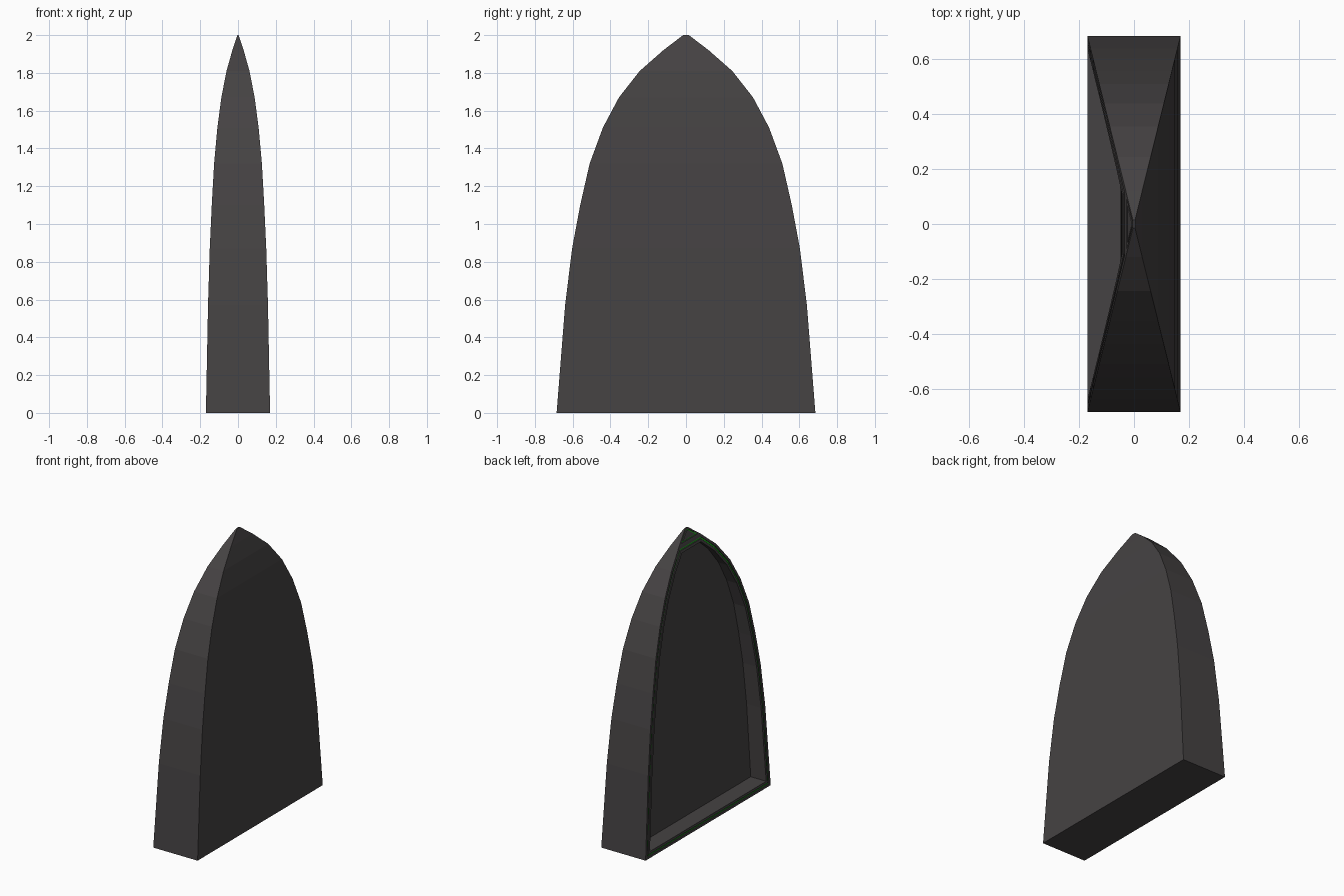
import bpy, bmesh
from mathutils import Vector

if "Cube" in bpy.data.objects:
    bpy.data.objects.remove(bpy.data.objects["Cube"])

# Half profile of the shell: (half width along y, height)
PROFILE = [(0.685, 0), (0.64, 0.57), (0.603, 0.87), (0.56, 1.1), (0.51, 1.32),
           (0.44, 1.51), (0.355, 1.67), (0.245, 1.81), (0.12, 1.92), (0.015, 2.0)]
RATIO = 0.248  # thickness relative to width


def material(name, color):
    m = bpy.data.materials.new(name)
    m.diffuse_color = (*color, 1)
    m.use_nodes = True
    m.node_tree.nodes["Principled BSDF"].inputs["Base Color"].default_value = m.diffuse_color
    return m


def half_x(z):
    for (y0, z0), (y1, z1) in zip(PROFILE, PROFILE[1:]):
        if z <= z1 + 1e-6:
            return RATIO * (y0 + (y1 - y0) * (z - z0) / (z1 - z0))
    return RATIO * PROFILE[-1][0]


def inset(poly, d):
    """Offset a counter-clockwise convex outline inwards."""
    out = []
    for i, p in enumerate(poly):
        a = (p - poly[i - 1]).normalized()
        b = (poly[(i + 1) % len(poly)] - p).normalized()
        na, nb = Vector((-a.y, a.x)), Vector((-b.y, b.x))
        out.append(p + (na + nb) * (d / (1 + na.dot(nb))))
    return out


bm = bmesh.new()


def face(verts, mat=0):
    bm.faces.new(verts).material_index = mat


def strip(lower, upper):
    for i in range(len(lower) - 1):
        face((lower[i], lower[i + 1], upper[i + 1], upper[i]))


def corner_line(sx, sy):
    return [bm.verts.new((sx * RATIO * y, sy * y, z)) for y, z in PROFILE]


# Outer shell: front, back, right side, base and tip cap
lf, rf, rb, lb = [corner_line(*s) for s in ((-1, -1), (1, -1), (1, 1), (-1, 1))]
strip(lf, rf)
strip(rf, rb)
strip(rb, lb)
face((lf[0], rf[0], rb[0], lb[0]))
face((lf[-1], rf[-1], rb[-1], lb[-1]))


def framed_panel(first, last, steps):
    """Left side frame built from inset loops: (inset, depth fn, material)."""
    pts = PROFILE[first:last + 1]
    outline = [Vector(p) for p in pts] + [Vector((-y, z)) for y, z in reversed(pts)]
    prev = lb[first:last + 1] + lf[first:last + 1][::-1]
    n = len(prev)
    for d, depth, mat in steps:
        loop = [bm.verts.new((-half_x(p.y) + depth(p.y), p.x, p.y))
                for p in inset(outline, d)]
        for i in range(n):
            j = (i + 1) % n
            face((prev[i], prev[j], loop[j], loop[i]), mat)
        prev = loop
    strip(prev[:n // 2], prev[:n // 2 - 1:-1])


def flush(z):
    return 0


def groove(z):
    return 0.006


def recess(z):
    return 0.7 * half_x(z)


# Main opening with a green groove in its rim, then the deep recess
framed_panel(0, 8, [(0.017, flush, 0), (0.017, groove, 0), (0.028, groove, 1),
                    (0.028, flush, 0), (0.045, flush, 0), (0.045, recess, 0)])
# Small tip panel with its own green groove
framed_panel(8, 9, [(0.010, flush, 0), (0.010, groove, 0), (0.018, groove, 1),
                    (0.018, flush, 0)])

bmesh.ops.recalc_face_normals(bm, faces=bm.faces)
mesh = bpy.data.meshes.new("pointed_shell")
bm.to_mesh(mesh)
bm.free()
mesh.materials.append(material("dark_grey", (0.06, 0.055, 0.056)))
mesh.materials.append(material("green", (0.01, 0.35, 0.01)))
bpy.context.collection.objects.link(bpy.data.objects.new("pointed_shell", mesh))
